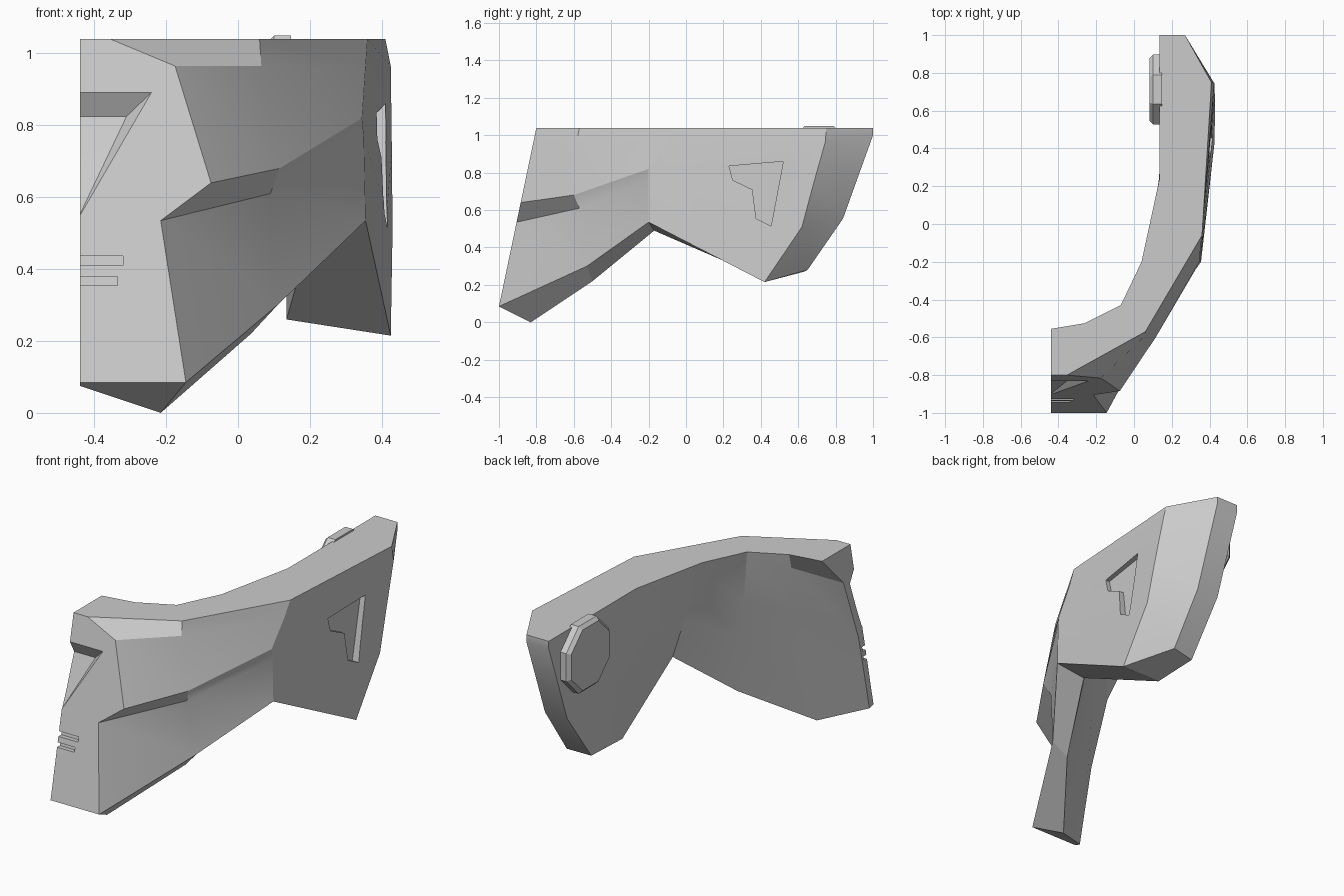
import bpy, bmesh
from math import radians, pi
from mathutils import Vector, Matrix

if "Cube" in bpy.data.objects:
    bpy.data.objects.remove(bpy.data.objects["Cube"])

H = 1.04   # height of the flat top rim


def front(x, z, depth=0.0):
    """Point on the tilted front plane, pushed inwards by depth."""
    return (x, -0.8 - 0.2 * (H - z) / 0.955 + depth, z)


def add_object(name, bm):
    bmesh.ops.recalc_face_normals(bm, faces=bm.faces)
    mesh = bpy.data.meshes.new(name)
    bm.to_mesh(mesh)
    bm.free()
    obj = bpy.data.objects.new(name, mesh)
    bpy.context.collection.objects.link(obj)
    return obj


def activate(obj):
    bpy.ops.object.select_all(action='DESELECT')
    obj.select_set(True)
    bpy.context.view_layer.objects.active = obj


def wall(top, bottom):
    """Inner wall column: five points from the rim to the lower edge."""
    a, b = Vector(top), Vector(bottom)
    return [tuple(a.lerp(b, t)) for t in (0, 0.08, 0.35, 0.6, 1)]


def hull(name, points):
    bm = bmesh.new()
    for p in points:
        bm.verts.new(p)
    bmesh.ops.convex_hull(bm, input=bm.verts)
    return add_object(name, bm)


def cut(target, cutter):
    cutter.hide_render = True
    mod = target.modifiers.new("cut", 'BOOLEAN')
    mod.operation = 'DIFFERENCE'
    mod.solver = 'EXACT'
    mod.object = cutter
    activate(target)
    bpy.ops.object.modifier_apply(modifier=mod.name)
    bpy.data.objects.remove(cutter, do_unlink=True)


# Shell columns, from the front corner round the outside, then back inside
outer = [
    [(-0.355, -0.8, H), front(-0.175, 0.965), front(-0.075, 0.64),
     front(-0.215, 0.535), front(-0.145, 0.085)],
    [(0.06, -0.57, H), (0.065, -0.585, 0.965), (0.115, -0.6, 0.68),
     (0.09, -0.57, 0.61), (0.11, -0.53, 0.30)],
    [(0.36, -0.06, H), (0.355, -0.1, 0.965), (0.345, -0.2, 0.82),
     (0.35, -0.2, 0.77), (0.355, -0.2, 0.535)],
    [(0.41, 0.75, H), (0.425, 0.745, 0.965), (0.428, 0.68, 0.735),
     (0.43, 0.62, 0.51), (0.425, 0.42, 0.215)],
    [(0.27, 1, H), (0.27, 1, 1.0), (0.27, 0.92, 0.778),
     (0.27, 0.84, 0.555), (0.27, 0.65, 0.28)],
]
inner = [
    [(0.135, 1, H), (0.135, 1, 1.0), (0.135, 0.92, 0.778),
     (0.135, 0.84, 0.555), (0.135, 0.63, 0.27)],
    wall((0.135, 0.24, H), (0.135, 0.36, 0.26)),
    wall((0.04, -0.2, H), (0.2, -0.17, 0.49)),
    wall((-0.07, -0.43, H), (0.036, -0.5, 0.22)),
    wall((-0.26, -0.525, H), (-0.215, -0.83, 0)),
    [(-0.44, -0.555, H), (-0.44, -0.74, 0.85), (-0.44, -0.87, 0.5),
     (-0.44, -0.92, 0.28), (-0.44, -0.965, 0.075)],
]

bm = bmesh.new()
cols = [[bm.verts.new(p) for p in col] for col in outer + inner]
rim = bm.verts.new(front(-0.44, H))
chin = bm.verts.new(front(-0.44, 0.085))
for a, b in zip(cols, cols[1:]):
    for i in range(4):
        bm.faces.new((a[i], b[i], b[i + 1], a[i + 1]))
bm.faces.new([rim] + cols[0] + [chin])                # front plate
bm.faces.new([c[0] for c in cols] + [rim])            # top rim
bm.faces.new([rim, chin] + cols[10][::-1])            # centre section
bm.faces.new((chin, cols[10][4], cols[9][4], cols[0][4]))
for i in range(4):                                    # lower edge
    bm.faces.new((cols[i][4], cols[i + 1][4], cols[8 - i][4], cols[9 - i][4]))
shell = add_object("visor_shell", bm)

# Sloped recess in the front plate
cut(shell, hull("recess_cutter", [
    front(-0.46, 0.897, -0.004), front(-0.235, 0.897, -0.004), front(-0.46, 0.51, -0.004),
    front(-0.46, 0.825, 0.05), front(-0.31, 0.825, 0.05), front(-0.46, 0.63, 0.02)]))

# Two short vent slits
for z0, z1, x in ((0.41, 0.437, -0.32), (0.355, 0.38, -0.335)):
    cut(shell, hull("slit_cutter", [front(px, z, d) for px in (-0.46, x)
                                    for z in (z0, z1) for d in (-0.03, 0.025)]))

# Angular window recess in the side plate
outline = [(0.23, 0.835), (0.52, 0.86), (0.455, 0.515),
           (0.375, 0.555), (0.355, 0.71), (0.25, 0.76)]
bm = bmesh.new()
face = bm.faces.new([bm.verts.new((0.345 + 0.07 * y, y, z)) for y, z in outline])
new = bmesh.ops.extrude_face_region(bm, geom=[face])["geom"]
bmesh.ops.translate(bm, vec=(0.15, 0, 0),
                    verts=[v for v in new if isinstance(v, bmesh.types.BMVert)])
cut(shell, add_object("window_cutter", bm))

activate(shell)
bpy.ops.object.shade_smooth_by_angle(angle=radians(22))

# Octagonal ear pad with a chamfered inner rim
bm = bmesh.new()
place = (Matrix.Translation((0.115, 0.712, 0.865)) @ Matrix.Rotation(-pi / 2, 4, 'Y')
         @ Matrix.Rotation(pi / 8, 4, 'Z'))
bmesh.ops.create_cone(bm, cap_ends=True, segments=8, radius1=0.2, radius2=0.2,
                      depth=0.065, matrix=place)
edges = [e for e in bm.edges if all(v.co.x < 0.1 for v in e.verts)]
bmesh.ops.bevel(bm, geom=edges, offset=0.018, segments=1, affect='EDGES')
add_object("ear_pad", bm)
